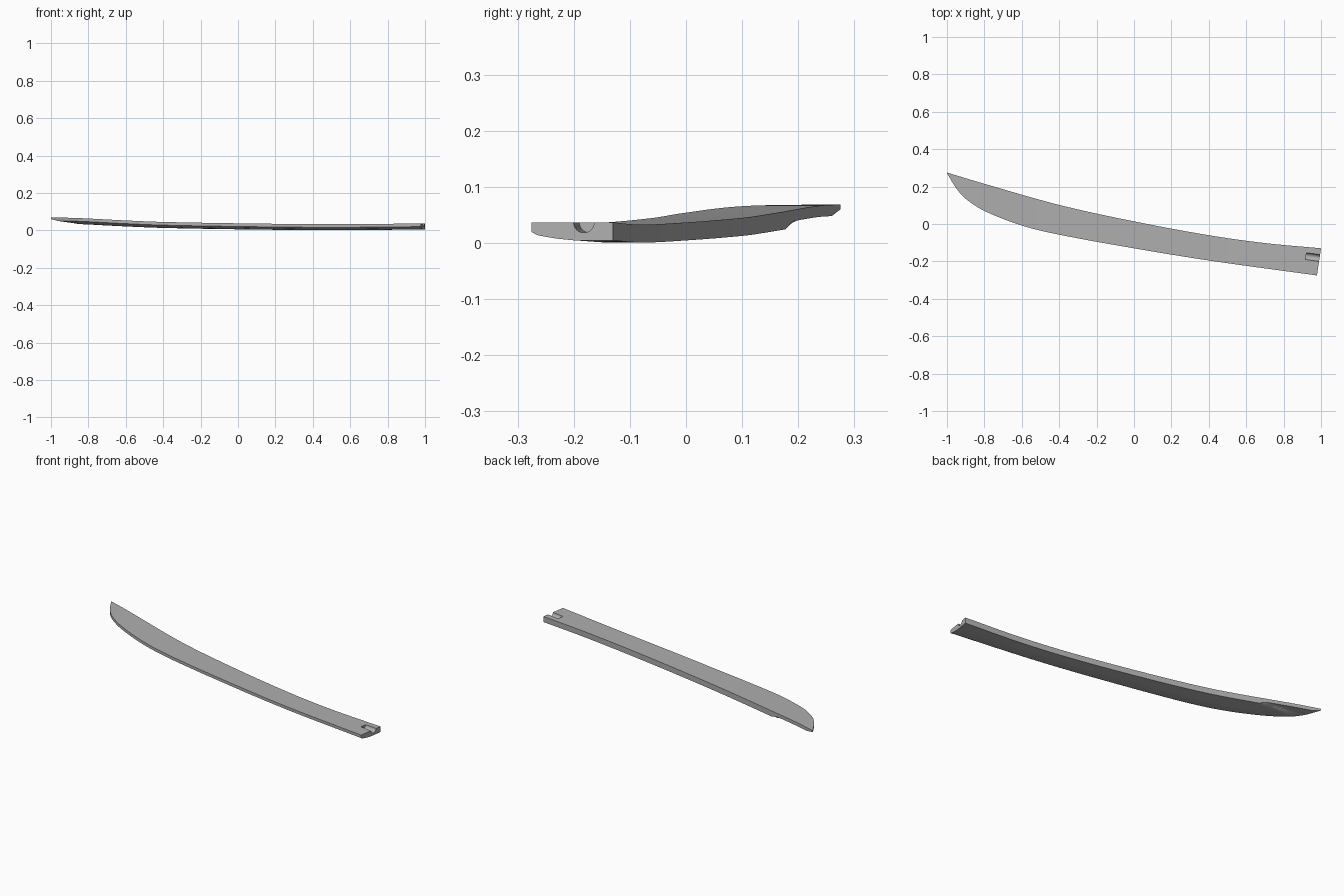
import bpy
import bmesh
from math import radians, pi
from mathutils import Matrix, Vector

if "Cube" in bpy.data.objects:
    bpy.data.objects.remove(bpy.data.objects["Cube"])

# Outline and height curves as (position, value) points
BACK = [(-1, .275), (-.8, .215), (-.4, .102), (0, .014), (.4, -.06), (.7, -.102), (1, -.13)]
FRONT = [(-1, .272), (-.95, .19), (-.9, .135), (-.8, .07), (-.6, -.008), (-.4, -.057),
         (0, -.13), (.4, -.195), (.978, -.275)]
TOP = [(-1, .069), (-.86, .066), (-.6, .053), (-.4, .045), (.05, .037), (.5, .033), (1, .037)]
DEPTH = [(0, .017), (.01, .023), (.045, .029), (.075, .032), (1, .032)]  # by distance from front edge
TIP_DEPTH = [(-1, .009), (-.95, .02), (-.85, .032), (1, .032)]


def curve(points, x, smooth=True):
    """Value of a point list at x, with smooth or straight spans."""
    x = min(max(x, points[0][0]), points[-1][0])
    i = next(k for k in range(len(points) - 1) if x <= points[k + 1][0])
    (x0, y0), (x1, y1) = points[i], points[i + 1]
    t = (x - x0) / (x1 - x0)
    if not smooth:
        return y0 + (y1 - y0) * t

    def slope(k):
        a, b = points[max(k - 1, 0)], points[min(k + 1, len(points) - 1)]
        return (b[1] - a[1]) / (b[0] - a[0]) * (x1 - x0)
    s = t * t * (3 - 2 * t)
    return y0 + (y1 - y0) * s + slope(i) * t * (1 - t) ** 2 - slope(i + 1) * t * t * (1 - t)


def bottom(x, y, distance):
    """Underside height, with the shallow step near the tip."""
    depth = min(curve(DEPTH, distance, False), curve(TIP_DEPTH, x, False))
    step = min(max((y - .178) / .012, 0), 1)
    depth += (min(depth, .02) - depth) * step
    return curve(TOP, x) - depth


grey = bpy.data.materials.new("plain grey")
grey.use_nodes = True
grey.diffuse_color = (.43, .43, .43, 1)
grey.node_tree.nodes["Principled BSDF"].inputs["Base Color"].default_value = grey.diffuse_color

# Blade lofted from cross sections along its length
STATIONS, SPLITS = 110, 20
bm = bmesh.new()
rings = []
for i in range(STATIONS + 1):
    u = (i / STATIONS) ** 1.5
    xb = -1 + 2 * u
    xf = xb - .022 * u
    yb, yf = curve(BACK, xb), curve(FRONT, xf)
    ring = [bm.verts.new((xf, yf, curve(TOP, xf))), bm.verts.new((xb, yb, curve(TOP, xb)))]
    for j in range(SPLITS + 1):
        t = (1 - j / SPLITS) ** 1.3
        x, y = xf + (xb - xf) * t, yf + (yb - yf) * t
        ring.append(bm.verts.new((x, y, bottom(x, y, y - yf))))
    rings.append(ring)
for a, b in zip(rings, rings[1:]):
    for k in range(len(a)):
        n = (k + 1) % len(a)
        bm.faces.new((a[k], a[n], b[n], b[k]))
bm.faces.new(rings[0])
bm.faces.new(rings[-1])
bmesh.ops.recalc_face_normals(bm, faces=bm.faces)
mesh = bpy.data.meshes.new("blade")
bm.to_mesh(mesh)
bm.free()
blade = bpy.data.objects.new("blade", mesh)
bpy.context.collection.objects.link(blade)
mesh.materials.append(grey)

# Half-round slot cut into the top of the wide end
bpy.ops.mesh.primitive_cylinder_add(vertices=32, radius=.0185, depth=.16)
cutter = bpy.context.object
cutter.name = "slot_cutter"
cutter.hide_render = True
cutter.data.materials.append(grey)
turn = Matrix.Rotation(radians(-8), 4, 'Z') @ Matrix.Rotation(pi / 2, 4, 'Y')
cutter.matrix_world = Matrix.Translation(Vector((.999, -.183, .037))) @ turn
bpy.context.view_layer.update()
cut = blade.modifiers.new("slot", 'BOOLEAN')
cut.operation = 'DIFFERENCE'
cut.solver = 'EXACT'
cut.object = cutter
bpy.ops.object.select_all(action='DESELECT')
blade.select_set(True)
bpy.context.view_layer.objects.active = blade
bpy.ops.object.modifier_apply(modifier=cut.name)
bpy.data.objects.remove(cutter)
bpy.ops.object.shade_smooth_by_angle(angle=radians(30))
